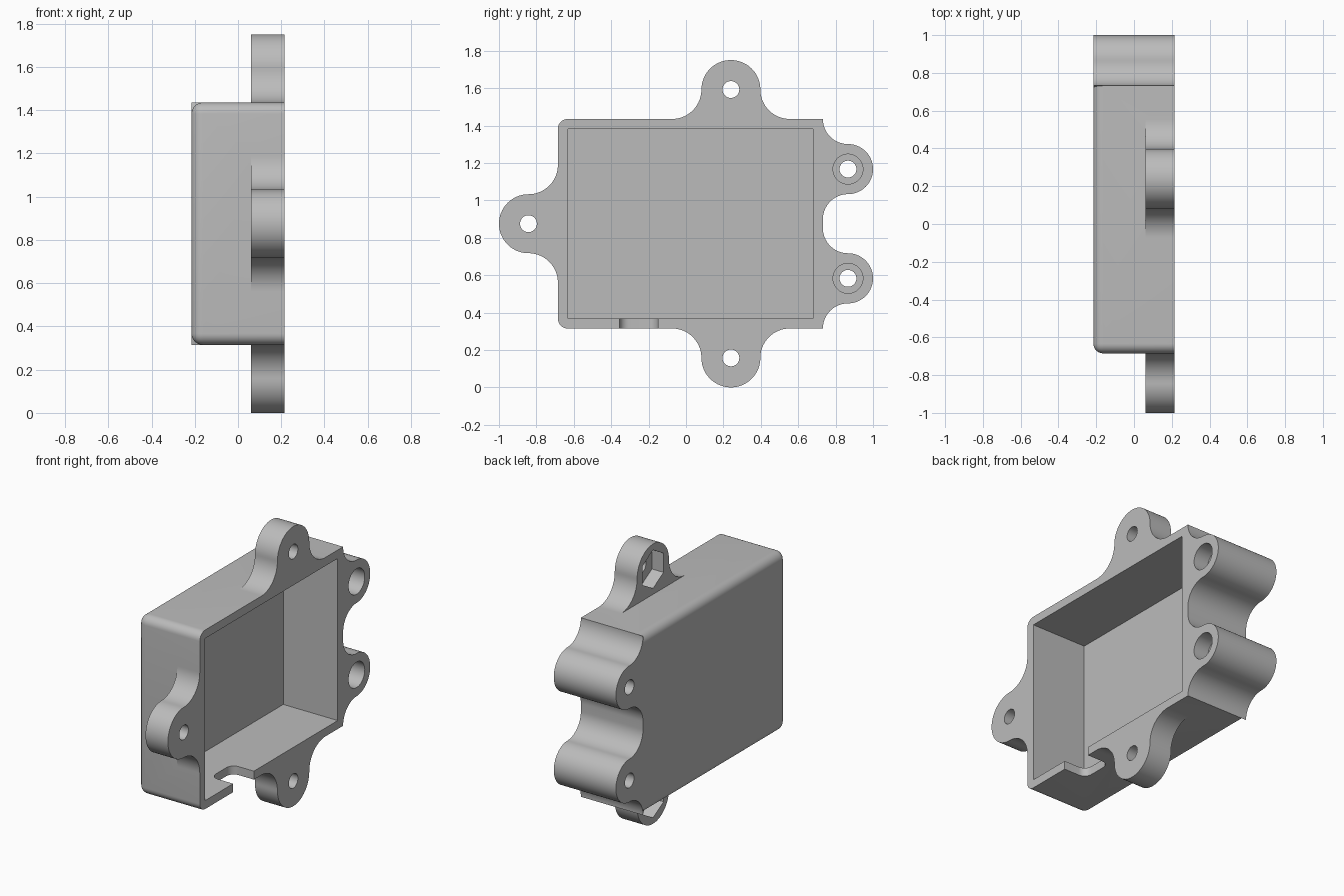
import bpy, bmesh
from math import sin, cos, pi, radians
from mathutils import Vector

if "Cube" in bpy.data.objects:
    bpy.data.objects.remove(bpy.data.objects["Cube"], do_unlink=True)

BACK, RIM, FLANGE = -0.215, 0.215, 0.06      # depth levels along x
Y0, Y1, Z0, Z1 = -0.685, 0.732, 0.315, 1.435  # shell outline
MID = (Z0 + Z1) / 2
SMALL, LARGE = 0.134, 0.1575                  # ear radii
WALL = 0.053


def make_object(name, bm):
    bmesh.ops.recalc_face_normals(bm, faces=bm.faces)
    mesh = bpy.data.meshes.new(name)
    bm.to_mesh(mesh)
    bm.free()
    obj = bpy.data.objects.new(name, mesh)
    bpy.context.collection.objects.link(obj)
    return obj


def prism(name, outline, x0, x1):
    """Extrude a (y, z) outline along x."""
    bm = bmesh.new()
    face = bm.faces.new([bm.verts.new((x0, y, z)) for y, z in outline])
    new = bmesh.ops.extrude_face_region(bm, geom=[face])["geom"]
    bmesh.ops.translate(bm, vec=(x1 - x0, 0, 0),
                        verts=[v for v in new if isinstance(v, bmesh.types.BMVert)])
    return make_object(name, bm)


def box(name, low, high, radius=0, rounded=None):
    """Box whose edges chosen by the rule are rounded."""
    low, high = Vector(low), Vector(high)
    bm = bmesh.new()
    bmesh.ops.create_cube(bm, size=1)
    for v in bm.verts:
        v.co = [a + (b - a) * (c + 0.5) for a, b, c in zip(low, high, v.co)]
    if rounded:
        edges = [e for e in bm.edges if rounded((e.verts[0].co + e.verts[1].co) / 2)]
        bmesh.ops.bevel(bm, geom=edges, offset=radius, segments=8,
                        profile=0.5, affect='EDGES')
    return make_object(name, bm)


def arc(cx, cy, r, start, end, steps=20):
    angles = [radians(start + (end - start) * i / steps) for i in range(steps + 1)]
    return [(cx + r * cos(a), cy + r * sin(a)) for a in angles]


def circle(cy, cz, r, sides=40):
    return arc(cy, cz, r, 0, 360, sides)[:-1]


def ear(name, y, z, turn, r, x0):
    """Round lug on a wall point, blended into the wall by concave fillets."""
    half = arc(2 * r, r, r, 270, 180)
    left = [(-u, v) for u, v in half]
    outline = ([(-r, -0.03)] + left + arc(0, r, r, 180, 0, 40)[1:-1]
               + half[::-1] + [(r, -0.03)])
    c, s = cos(radians(turn)), sin(radians(turn))
    return prism(name, [(y + u * c - v * s, z + u * s + v * c) for u, v in outline], x0, RIM)


def combine(target, tool, operation):
    mod = target.modifiers.new(operation.title(), 'BOOLEAN')
    mod.operation, mod.solver, mod.object = operation, 'EXACT', tool
    bpy.context.view_layer.objects.active = target
    bpy.ops.object.modifier_apply(modifier=mod.name)
    bpy.data.objects.remove(tool, do_unlink=True)


# Shell: closed back edges and front corners are rounded
def soft_edge(m):
    back = abs(m.x - BACK) < 1e-4 and m.y < Y1 - 0.01
    corner = abs(m.x) < 1e-4 and abs(m.y - Y0) < 1e-4
    return back or corner


shell = box("enclosure", (BACK, Y0, Z0), (RIM, Y1, Z1), 0.052, soft_edge)

# Mounting ears: thin on three sides, full depth at the rear
EAR_Y = 0.24
thin = [(EAR_Y, Z1, 0), (Y0, MID, 90), (EAR_Y, Z0, 180)]
deep = [(Y1, MID + s * 0.292, -90) for s in (1, -1)]
for y, z, turn in thin:
    combine(shell, ear("thin_ear", y, z, turn, LARGE, FLANGE), 'UNION')
for y, z, turn in deep:
    combine(shell, ear("deep_ear", y, z, turn, SMALL, BACK), 'UNION')

# Cavity
combine(shell, box("cavity", (BACK + WALL, Y0 + WALL, Z0 + WALL),
                   (RIM + 0.1, Y1 - WALL, Z1 - WALL)), 'DIFFERENCE')

# Cable slot in the lower wall
combine(shell, box("cable_slot", (FLANGE, -0.355, Z0 - 0.1), (RIM + 0.1, -0.15, Z0 + 0.1), 0.05,
                   lambda m: abs(m.x - FLANGE) < 1e-4 and abs(m.z - Z0) < 1e-4), 'DIFFERENCE')

# Screw holes, hexagonal nut pockets and screw head recesses
for y, z, turn in thin:
    a = radians(turn)
    cy, cz = y - LARGE * sin(a), z + LARGE * cos(a)
    combine(shell, prism("screw_hole", circle(cy, cz, 0.045), BACK, RIM + 0.1), 'DIFFERENCE')
    hexagon = arc(cy, cz, 0.12, 90, 450, 6)[:-1]
    combine(shell, prism("nut_pocket", hexagon, FLANGE - 0.05, FLANGE + 0.08), 'DIFFERENCE')
for y, z, turn in deep:
    cy = y + SMALL
    combine(shell, prism("screw_hole", circle(cy, z, 0.045), BACK - 0.1, RIM + 0.1), 'DIFFERENCE')
    combine(shell, prism("head_recess", circle(cy, z, 0.08), RIM - 0.1, RIM + 0.1), 'DIFFERENCE')

# Grey plastic
grey = bpy.data.materials.new("grey_plastic")
grey.use_nodes = True
colour = (0.5, 0.5, 0.5, 1)
grey.diffuse_color = colour
grey.node_tree.nodes["Principled BSDF"].inputs["Base Color"].default_value = colour
shell.data.materials.clear()
shell.data.materials.append(grey)
for p in shell.data.polygons:
    p.material_index = 0

bpy.ops.object.select_all(action='DESELECT')
shell.select_set(True)
bpy.context.view_layer.objects.active = shell
bpy.ops.object.shade_smooth_by_angle(angle=radians(30))
